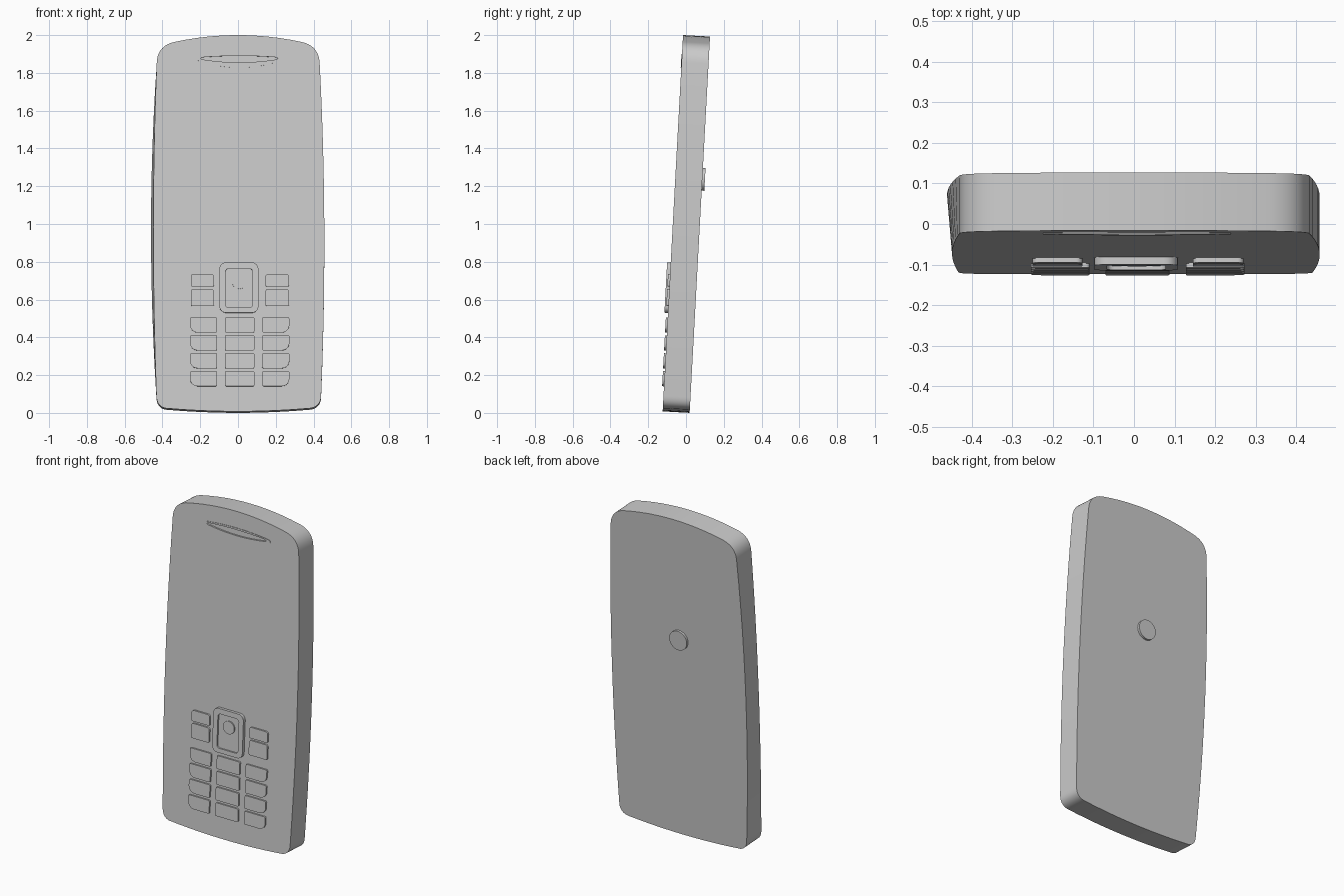
import bpy, bmesh, math
from mathutils import Matrix, Vector

cube = bpy.data.objects.get("Cube")
if cube:
    bpy.data.objects.remove(cube, do_unlink=True)

# Single plain grey
GREY = (0.6, 0.6, 0.6, 1)
grey = bpy.data.materials.new("plain_grey")
grey.use_nodes = True
grey.diffuse_color = GREY
grey.node_tree.nodes["Principled BSDF"].inputs["Base Color"].default_value = GREY

# The handset leans back; parts are drawn as (x, depth, height) and then tilted
TILT = Matrix.Translation((0, -0.124, 0)) @ Matrix.Rotation(math.radians(-3.1), 4, "X")
THICK = 0.143


def curve_loop(start, *pieces, steps=12):
    """Closed outline of quadratic curves, each given as (control, end)."""
    pts, a = [], Vector(start)
    for control, end in pieces:
        c, b = Vector(control), Vector(end)
        for i in range(steps):
            t = i / steps
            pts.append(a * (1 - t) ** 2 + c * 2 * t * (1 - t) + b * t * t)
        a = b
    return pts


def rounded_rect(x0, x1, z0, z1, radii, steps=6):
    """Radii run bottom left, bottom right, top right, top left."""
    pts = []
    corners = ((x0, z0, 1, 1), (x1, z0, -1, 1), (x1, z1, -1, -1), (x0, z1, 1, -1))
    for k, ((x, z, sx, sz), r) in enumerate(zip(corners, radii)):
        for i in range(steps + 1):
            a = math.pi + math.pi / 2 * (k + i / steps)
            pts.append(Vector((x + sx * r + r * math.cos(a), z + sz * r + r * math.sin(a))))
    return pts


def disc(x, z, r, n=32):
    return [Vector((x + r * math.cos(2 * math.pi * i / n),
                    z + r * math.sin(2 * math.pi * i / n))) for i in range(n)]


def finish(name, bm):
    bmesh.ops.recalc_face_normals(bm, faces=bm.faces)
    bm.transform(TILT)
    mesh = bpy.data.meshes.new(name)
    bm.to_mesh(mesh)
    bm.free()
    mesh.materials.append(grey)
    ob = bpy.data.objects.new(name, mesh)
    bpy.context.collection.objects.link(ob)
    return ob


def smooth(ob):
    bpy.ops.object.select_all(action="DESELECT")
    ob.select_set(True)
    bpy.context.view_layer.objects.active = ob
    bpy.ops.object.shade_smooth_by_angle(angle=math.radians(30))


def add_loop(bm, pts, depth):
    return [bm.verts.new((p.x, depth, p.y)) for p in pts]


def bridge(bm, a, b):
    for i in range(len(a)):
        j = (i + 1) % len(a)
        bm.faces.new((a[i], a[j], b[j], b[i]))


def prism(name, front, d0, d1, back=None):
    bm = bmesh.new()
    a, b = add_loop(bm, front, d0), add_loop(bm, back or front, d1)
    bm.faces.new(a)
    bm.faces.new(b)
    bridge(bm, a, b)
    return finish(name, bm)


def ring(name, outer, inner, d0, d1):
    bm = bmesh.new()
    loops = [add_loop(bm, p, d) for p, d in
             ((outer, d0), (outer, d1), (inner, d1), (inner, d0))]
    for i in range(4):
        bridge(bm, loops[i], loops[(i + 1) % 4])
    return finish(name, bm)


# Body, with one flank flaring a little towards the back
def body_outline(left_bulge):
    return curve_loop(
        (-0.33, 1.968),
        ((0, 2.038), (0.33, 1.968)), ((0.425, 1.95), (0.432, 1.86)),
        ((0.478, 1.0), (0.44, 0.09)), ((0.438, 0.035), (0.385, 0.025)),
        ((0, -0.009), (-0.385, 0.025)), ((-0.43, 0.035), (-0.432, 0.09)),
        ((left_bulge, 1.0), (-0.43, 1.86)), ((-0.425, 1.95), (-0.33, 1.968)))


body = prism("body", body_outline(-0.465), 0, THICK, body_outline(-0.49))

# Earpiece: shallow slot in the body with a thin raised rim
slot = curve_loop((-0.18, 1.886), ((0.007, 1.9), (0.195, 1.886)),
                  ((0.22, 1.882), (0.205, 1.874)), ((0.007, 1.842), (-0.19, 1.874)),
                  ((-0.205, 1.882), (-0.18, 1.886)))
rim = curve_loop((-0.2, 1.892), ((0.007, 1.916), (0.21, 1.892)),
                 ((0.25, 1.887), (0.235, 1.87)), ((0.007, 1.79), (-0.22, 1.87)),
                 ((-0.235, 1.887), (-0.2, 1.892)))
cutter = prism("slot_cutter", slot, -0.02, 0.008)
cutter.hide_render = True
cut = body.modifiers.new("slot", "BOOLEAN")
cut.operation = "DIFFERENCE"
cut.solver = "EXACT"
cut.object = cutter
bpy.context.view_layer.objects.active = body
bpy.ops.object.modifier_apply(modifier=cut.name)
bpy.data.objects.remove(cutter, do_unlink=True)
smooth(body)
smooth(ring("earpiece_rim", rim, slot, -0.003, 0.004))

# Navigation pad: frame, sunken plate and round button
smooth(ring("navigation_frame",
            rounded_rect(-0.098, 0.108, 0.53, 0.797, [0.035] * 4),
            rounded_rect(-0.066, 0.077, 0.557, 0.765, [0.018] * 4), -0.019, 0.005))
smooth(prism("navigation_plate",
             rounded_rect(-0.07, 0.081, 0.553, 0.769, [0.018] * 4), -0.009, 0.005))
smooth(prism("navigation_button", disc(0.007, 0.696, 0.039), -0.016, 0.004))

# Function keys either side of the pad
for side, x0, x1 in (("right", -0.25, -0.127), ("left", 0.145, 0.27)):
    for level, z0, z1 in (("upper", 0.67, 0.736), ("lower", 0.567, 0.657)):
        radii = [0.008, 0.008, 0.015, 0.015]
        smooth(prism(f"{side}_{level}_function_key",
                     rounded_rect(x0, x1, z0, z1, radii), -0.011, 0.004))

# Number keys: the outer columns have a large lower outside corner
columns = (("right", -0.254, -0.11, [0.04, 0.008, 0.008, 0.008]),
           ("middle", -0.07, 0.087, [0.008] * 4),
           ("left", 0.128, 0.272, [0.008, 0.04, 0.008, 0.008]))
for row in range(4):
    top = 0.506 - row * 0.095
    for column, x0, x1, radii in columns:
        smooth(prism(f"{column}_number_key_{row + 1}",
                     rounded_rect(x0, x1, top - 0.08, top, radii), -0.01, 0.004))

# Round lens on the back
smooth(prism("back_lens", disc(-0.015, 1.246, 0.06), THICK - 0.005, THICK + 0.014))
